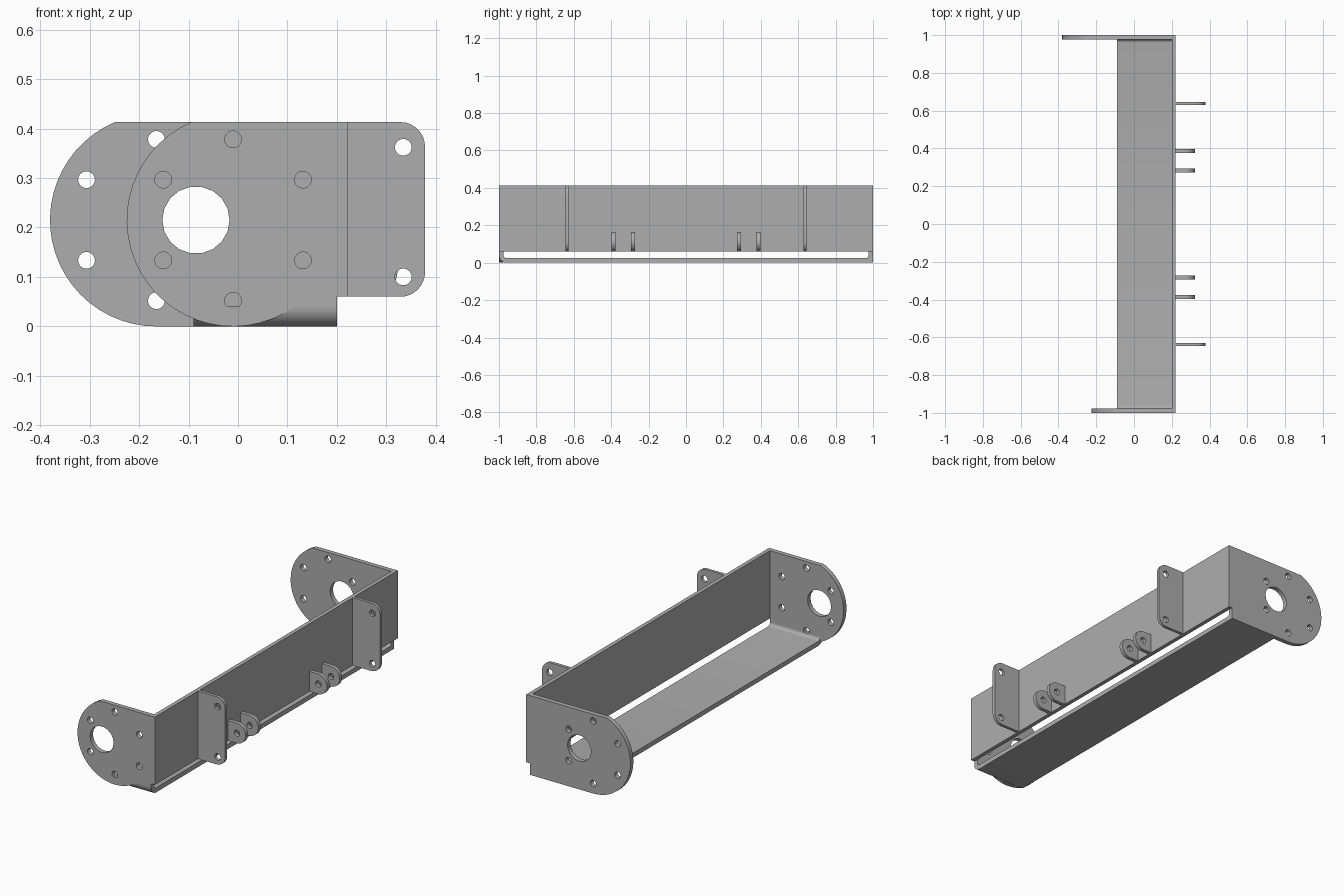
import bpy
import bmesh
from math import sin, cos, pi, radians, asin, degrees

if "Cube" in bpy.data.objects:
    bpy.data.objects.remove(bpy.data.objects["Cube"])

steel = bpy.data.materials.new("grey_steel")
steel.use_nodes = True
steel.diffuse_color = (0.42, 0.42, 0.42, 1)
steel.node_tree.nodes["Principled BSDF"].inputs["Base Color"].default_value = (0.42, 0.42, 0.42, 1)

FACING_Y = (pi / 2, 0, 0)        # outline drawn in x, z
FACING_X = (pi / 2, 0, pi / 2)   # outline drawn in y, z


def arc(cx, cy, r, start, end, n=8):
    angles = [radians(start + (end - start) * i / n) for i in range(n + 1)]
    return [(cx + r * cos(a), cy + r * sin(a)) for a in angles]


def hole(cx, cy, r, n=18):
    return arc(cx, cy, r, 0, 360, n)[:-1]


def sheet(name, loops, thickness, location, rotation=FACING_Y):
    """Flat plate from an outline followed by hole loops."""
    curve = bpy.data.curves.new(name, "CURVE")
    curve.dimensions = "2D"
    curve.fill_mode = "BOTH"
    curve.extrude = thickness / 2
    for loop in loops:
        spline = curve.splines.new("POLY")
        spline.points.add(len(loop) - 1)
        for point, (u, v) in zip(spline.points, loop):
            point.co = (u, v, 0, 1)
        spline.use_cyclic_u = True
    obj = bpy.data.objects.new(name, curve)
    bpy.context.collection.objects.link(obj)
    obj.location, obj.rotation_euler = location, rotation
    bpy.ops.object.select_all(action="DESELECT")
    obj.select_set(True)
    bpy.context.view_layer.objects.active = obj
    bpy.ops.object.convert(target="MESH")
    obj = bpy.context.object
    obj.name = name
    # Weld rims and face outward
    bm = bmesh.new()
    bm.from_mesh(obj.data)
    bmesh.ops.remove_doubles(bm, verts=bm.verts, dist=0.0001)
    bmesh.ops.recalc_face_normals(bm, faces=bm.faces)
    bm.to_mesh(obj.data)
    bm.free()
    obj.data.materials.clear()
    obj.data.materials.append(steel)
    bpy.ops.object.shade_smooth_by_angle(angle=radians(30))
    return obj


TOP, LIP, MID, R = 0.413, 0.06, 0.215, 0.215
WALL_IN, WALL_OUT = 0.2, 0.221
T, BEND = 0.024, 0.04
chord = 180 - degrees(asin((TOP - MID) / R))


def plate_holes(cx):
    bolts = [hole(cx + 0.163 * cos(radians(a)), MID + 0.163 * sin(radians(a)), 0.017)
             for a in range(30, 390, 60)]
    return bolts + [hole(-0.085, MID, 0.068)]


# End plates with rounded ends, bolt circle and offset bore
corner = [(WALL_IN, LIP), (WALL_OUT, LIP), (WALL_OUT, TOP)]
bend_angle = 360 - degrees(asin((MID - BEND) / R))
front = arc(-0.01, MID, R, chord, bend_angle, 28) + [(WALL_IN, BEND)] + corner
sheet("front_end_plate", [front] + plate_holes(-0.01), T, (0, -1 + T / 2, 0))
back = arc(-0.165, MID, R, chord, 270, 24) + [(WALL_IN, 0)] + corner
sheet("back_end_plate", [back] + plate_holes(-0.165), T, (0, 1 - T / 2, 0))

# Long upright wall
inner = 1 - T
sheet("long_wall", [[(-inner, LIP), (inner, LIP), (inner, TOP), (-inner, TOP)]],
      WALL_OUT - WALL_IN, ((WALL_IN + WALL_OUT) / 2, 0, 0), FACING_X)

# Floor tray, folded up into the front plate and filleted at both ends
r_in = BEND - T
tray = (arc(-1 + BEND, BEND, BEND, 180, 270) + [(inner, 0)]
        + arc(inner - r_in, BEND, r_in, 360, 270, 5)
        + arc(-inner + r_in, BEND, r_in, 270, 180, 5))
sheet("floor_tray", [tray], 0.29, (0.055, 0, 0), FACING_X)

# Mounting tabs and small lugs on the outside of the wall, both halves
tab_r, tab_x = 0.05, 0.378
tab = ([(WALL_OUT, LIP)] + arc(tab_x - tab_r, LIP + tab_r, tab_r, 270, 360)
       + arc(tab_x - tab_r, TOP - tab_r, tab_r, 0, 90) + [(WALL_OUT, TOP)])
tab_holes = [hole(0.334, z, 0.017) for z in (0.1, 0.362)]
lug = [(WALL_OUT, LIP)] + arc(0.27, 0.1125, 0.0525, -90, 90, 14) + [(WALL_OUT, 0.165)]
for side, word in ((-1, "front"), (1, "back")):
    sheet(word + "_mounting_tab", [tab] + tab_holes, 0.016, (0, side * 0.637, 0))
    for y, place in ((0.283, "inner"), (0.387, "outer")):
        sheet(f"{word}_{place}_lug", [lug, hole(0.272, 0.1125, 0.016)], 0.02, (0, side * y, 0))
